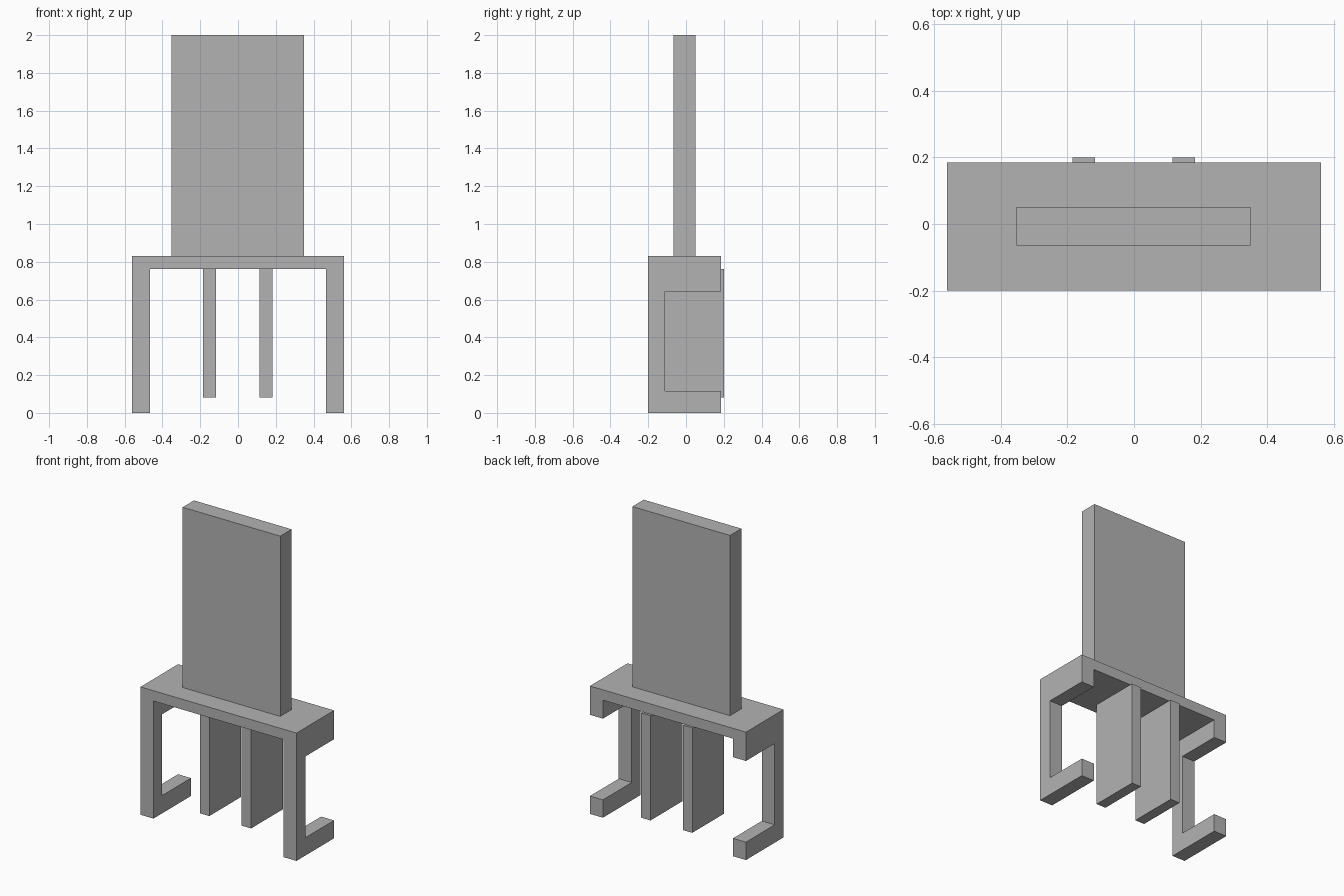
import bpy

default = bpy.data.objects.get("Cube")
if default:
    bpy.data.objects.remove(default, do_unlink=True)

# Single matte grey
grey = bpy.data.materials.new("grey")
grey.use_nodes = True
colour = (0.45, 0.45, 0.45, 1)
grey.diffuse_color = colour
grey.node_tree.nodes["Principled BSDF"].inputs["Base Color"].default_value = colour


def box(name, x, y, z):
    """Axis-aligned box from (min, max) ranges."""
    ranges = (x, y, z)
    bpy.ops.mesh.primitive_cube_add(size=1, location=[(a + b) / 2 for a, b in ranges])
    obj = bpy.context.object
    obj.name = name
    obj.scale = [b - a for a, b in ranges]
    bpy.ops.object.transform_apply(location=False, rotation=False, scale=True)
    obj.data.materials.append(grey)
    return obj


def cut(target, x, y, z):
    """Remove a box-shaped volume from the target."""
    cutter = box("cutter", x, y, z)
    cutter.hide_render = True
    mod = target.modifiers.new("cut", 'BOOLEAN')
    mod.operation = 'DIFFERENCE'
    mod.solver = 'EXACT'
    mod.object = cutter
    bpy.context.view_layer.objects.active = target
    bpy.ops.object.modifier_apply(modifier=mod.name)
    bpy.data.objects.remove(cutter, do_unlink=True)


# Base: seat slab with C-shaped legs at both ends
base = box("seat_and_legs", (-0.56, 0.56), (-0.2, 0.185), (0, 0.83))
cut(base, (-0.467, 0.467), (-1, 1), (-1, 0.763))
cut(base, (-1, 1), (-0.11, 1), (0.116, 0.643))

# Upright panel on the seat
box("back_panel", (-0.352, 0.349), (-0.065, 0.051), (0.83, 2))

# Two thin fins hanging below the seat
for name, x in (("right_fin", -0.151), ("left_fin", 0.149)):
    box(name, (x - 0.034, x + 0.034), (-0.127, 0.2), (0.082, 0.763))
